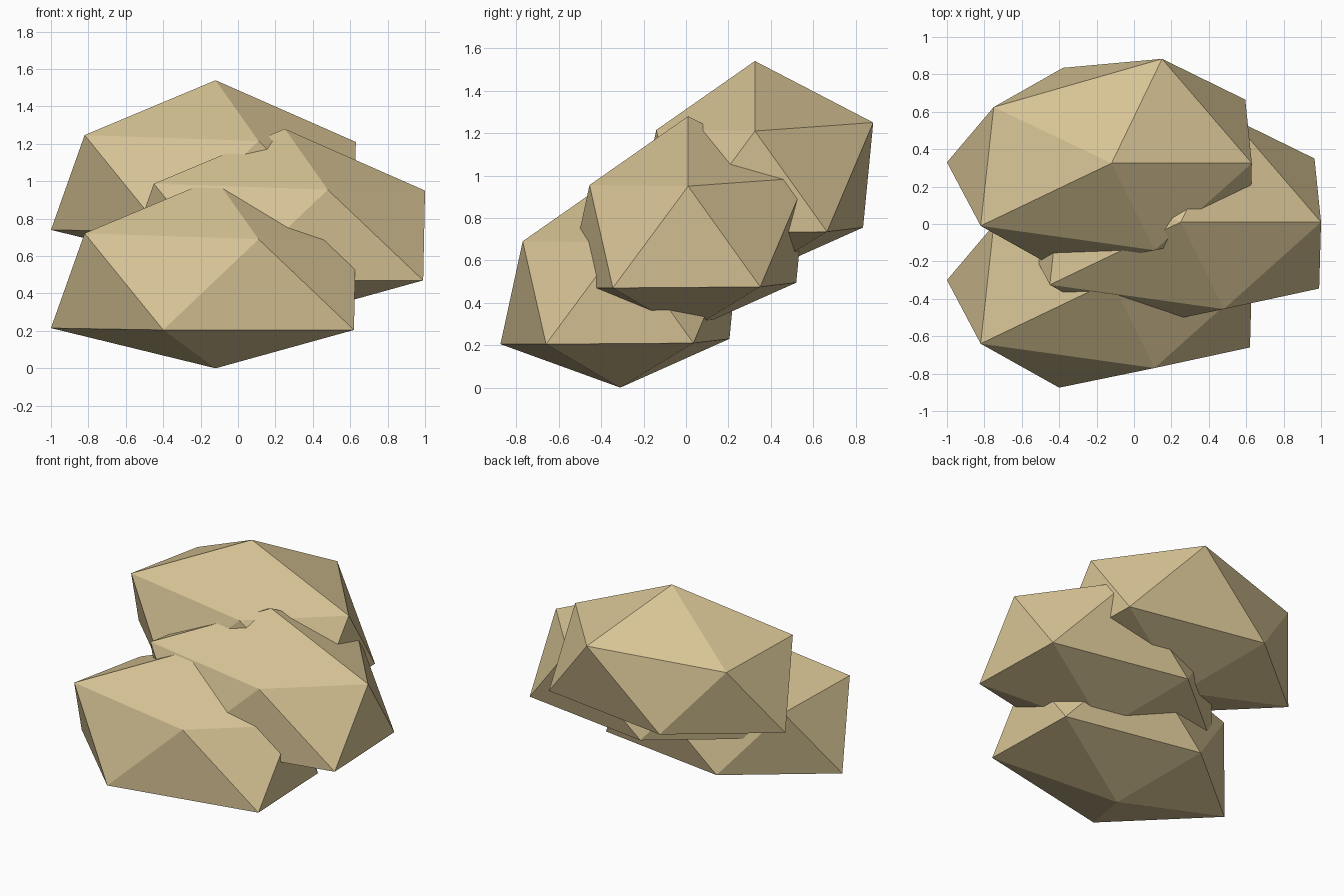
import bpy
import bmesh
from mathutils import Vector

# Remove the default cube
default_cube = bpy.data.objects.get("Cube")
if default_cube:
    bpy.data.objects.remove(default_cube, do_unlink=True)


def make_material(name, colour):
    material = bpy.data.materials.new(name)
    material.use_nodes = True
    material.diffuse_color = colour
    shader = material.node_tree.nodes["Principled BSDF"]
    shader.inputs["Base Color"].default_value = colour
    shader.inputs["Roughness"].default_value = 1.0
    return material


# Chunky boulder shape: two poles and two staggered five-point rings
bottom_pole = (-0.12, -0.31, 0)
top_pole = (-0.12, -0.305, 1.015)
lower_ring = [(-1, -0.30, 0.215), (-0.40, -0.875, 0.205), (0.62, -0.66, 0.205),
              (0.595, 0.035, 0.21), (-0.38, 0.205, 0.23)]
upper_ring = [(-0.82, -0.64, 0.722), (0.11, -0.77, 0.69), (0.63, -0.305, 0.685),
              (0.15, 0.253, 0.725), (-0.75, -0.005, 0.682)]


def build_boulder_mesh():
    bm = bmesh.new()
    bottom = bm.verts.new(bottom_pole)
    top = bm.verts.new(top_pole)
    lower = [bm.verts.new(point) for point in lower_ring]
    upper = [bm.verts.new(point) for point in upper_ring]
    count = len(lower)
    for i in range(count):
        j = (i + 1) % count
        bm.faces.new((bottom, lower[j], lower[i]))
        bm.faces.new((lower[i], lower[j], upper[i]))
        bm.faces.new((upper[i], lower[j], upper[j]))
        bm.faces.new((upper[i], upper[j], top))
    bmesh.ops.recalc_face_normals(bm, faces=bm.faces)
    mesh = bpy.data.meshes.new("boulder")
    bm.to_mesh(mesh)
    bm.free()
    return mesh


boulder_mesh = build_boulder_mesh()
boulder_mesh.materials.append(make_material("sandstone", (0.68, 0.55, 0.30, 1)))

# Three identical boulders, each climbing towards the back
placements = {
    "front_boulder": (0, 0, 0),
    "middle_boulder": (0.37, 0.315, 0.265),
    "back_boulder": (0, 0.63, 0.525),
}
for name, offset in placements.items():
    boulder = bpy.data.objects.new(name, boulder_mesh)
    boulder.location = Vector(offset)
    bpy.context.scene.collection.objects.link(boulder)
